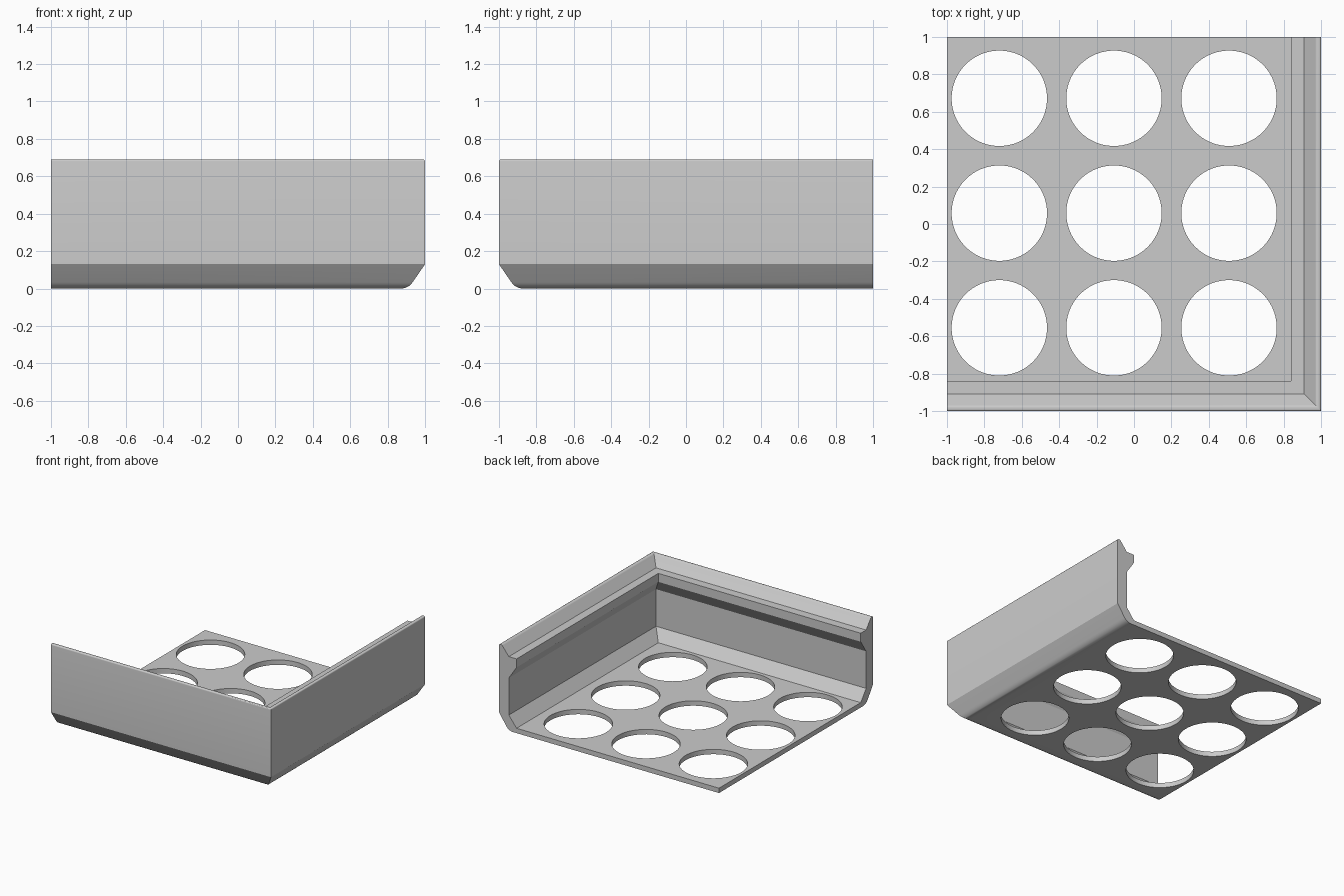
import bpy, bmesh, math
from mathutils import Matrix

default = bpy.data.objects.get("Cube")
if default:
    bpy.data.objects.remove(default, do_unlink=True)

grey = bpy.data.materials.new("plain grey")
grey.use_nodes = True
colour = (0.6, 0.6, 0.6, 1)
grey.diffuse_color = colour
grey.node_tree.nodes["Principled BSDF"].inputs["Base Color"].default_value = colour


def make_object(name, bm):
    bmesh.ops.recalc_face_normals(bm, faces=bm.faces)
    mesh = bpy.data.meshes.new(name)
    bm.to_mesh(mesh)
    bm.free()
    obj = bpy.data.objects.new(name, mesh)
    bpy.context.collection.objects.link(obj)
    mesh.materials.append(grey)
    return obj


def curve(p, q, r, steps=6):
    """Rounded corner from p to r, pulled towards q."""
    return [tuple((1 - t) ** 2 * a + 2 * t * (1 - t) * b + t * t * c
                  for a, b, c in zip(p, q, r))
            for t in (i / steps for i in range(steps + 1))]


# Cross-section as (inset from the outer face, height):
# floor, rounded lower bevel, outer wall, rounded rim, inner ledge, inner bevel
profile = [(2, 0)]
profile += curve((0.13, 0), (0.09, 0), (0.066, 0.034))
profile += [(0, 0.13)]
profile += curve((0, 0.68), (0, 0.69), (0.012, 0.69), 4)
profile += curve((0.018, 0.69), (0.027, 0.69), (0.032, 0.682), 4)
profile += [(0.09, 0.61), (0.16, 0.61), (0.16, 0.54), (0.09, 0.435),
            (0.09, 0.13), (0.16, 0.04), (2, 0.04)]

# Sweep the section round the mitred corner; the floor meets at the far corner
bm = bmesh.new()
sections = [[bm.verts.new((x, y, z)) for x, y, z in points] for points in (
    [(-1, d - 1, z) for d, z in profile],
    [(1 - d, d - 1, z) for d, z in profile],
    [(1 - d, 1, z) for d, z in profile])]
for a, b in zip(sections, sections[1:]):
    for i in range(len(profile) - 1):
        bm.faces.new((a[i], a[i + 1], b[i + 1], b[i]))
bm.faces.new(sections[0])
bm.faces.new(sections[2])
bmesh.ops.remove_doubles(bm, verts=bm.verts, dist=0.0001)
bmesh.ops.dissolve_limit(bm, angle_limit=0.001, verts=bm.verts, edges=bm.edges)
tray = make_object("corner_tray", bm)

# Grid of round holes through the floor
bm = bmesh.new()
for x in (-0.72, -0.107, 0.508):
    for y in (0.672, 0.058, -0.555):
        bmesh.ops.create_cone(bm, cap_ends=True, segments=96, radius1=0.255,
                              radius2=0.255, depth=0.3,
                              matrix=Matrix.Translation((x, y, 0)))
cutter = make_object("hole_cutter", bm)
cutter.hide_render = True

bpy.context.view_layer.objects.active = tray
tray.select_set(True)
cut = tray.modifiers.new("holes", 'BOOLEAN')
cut.operation = 'DIFFERENCE'
cut.solver = 'EXACT'
cut.object = cutter
bpy.ops.object.modifier_apply(modifier=cut.name)
bpy.data.objects.remove(cutter, do_unlink=True)
bpy.ops.object.shade_smooth_by_angle(angle=math.radians(30))
